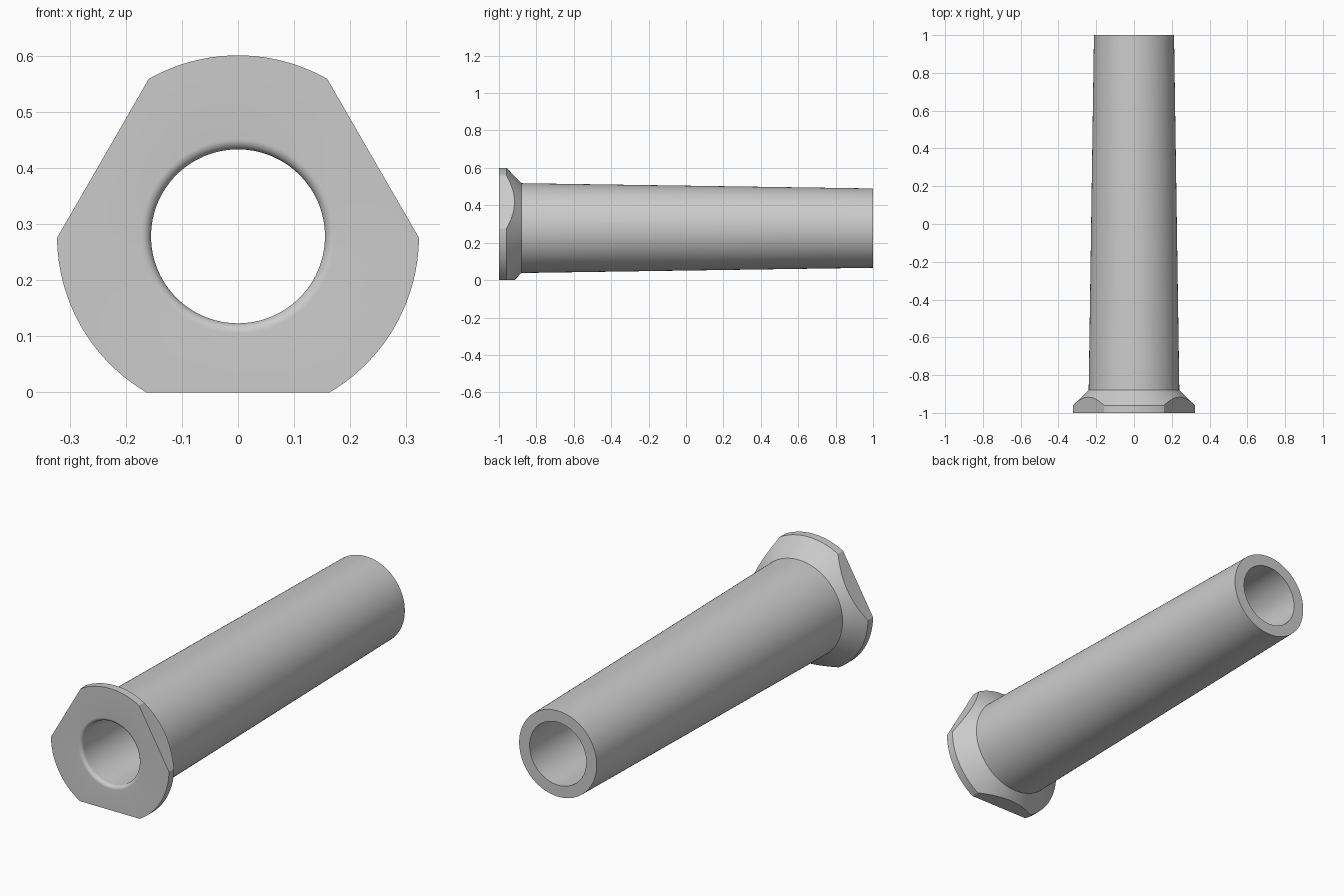
import bpy
import bmesh
from math import cos, sin, pi, radians
from mathutils import Vector

cube = bpy.data.objects.get("Cube")
if cube:
    bpy.data.objects.remove(cube, do_unlink=True)

# Main dimensions
AXIS_Z = 0.278       # height of the bore axis, equal to the flat distance
BORE_R = 0.155
FLANGE_R = 0.3225
LIP = 0.018          # rounded bore entry
SEGMENTS = 128

# Material
grey = bpy.data.materials.new("plain grey")
grey.use_nodes = True
colour = (0.6, 0.6, 0.6, 1)
grey.diffuse_color = colour
grey.node_tree.nodes["Principled BSDF"].inputs["Base Color"].default_value = colour

# Closed half section as (radius, y): flange, cone, tapered barrel, bore, rounded lip
profile = [(FLANGE_R, -1), (FLANGE_R, -0.96), (0.24, -0.88), (0.212, 1), (BORE_R, 1)]
for i in range(9):
    a = i / 8 * pi / 2
    profile.append((BORE_R + LIP * (1 - cos(a)), -1 + LIP * (1 - sin(a))))

# Revolve the section around the bore axis
bm = bmesh.new()
verts = [bm.verts.new((r, y, 0)) for r, y in profile]
edges = [bm.edges.new((v, verts[i - 1])) for i, v in enumerate(verts)]
bmesh.ops.spin(bm, geom=verts + edges, cent=(0, 0, 0), axis=(0, 1, 0),
               angle=2 * pi, steps=SEGMENTS, use_merge=True)
bmesh.ops.remove_doubles(bm, verts=bm.verts[:], dist=1e-5)

# Three flats cut into the flange: underneath and on both upper sides
for angle in (-90, 30, 150):
    n = Vector((cos(radians(angle)), 0, sin(radians(angle))))
    cut = bmesh.ops.bisect_plane(bm, geom=bm.verts[:] + bm.edges[:] + bm.faces[:],
                                 plane_co=n * AXIS_Z, plane_no=n, clear_outer=True)
    rim = [e for e in cut["geom_cut"] if isinstance(e, bmesh.types.BMEdge)]
    bmesh.ops.edgeloop_fill(bm, edges=rim)

bmesh.ops.recalc_face_normals(bm, faces=bm.faces[:])
mesh = bpy.data.meshes.new("flanged_sleeve")
bm.to_mesh(mesh)
bm.free()
mesh.materials.append(grey)

sleeve = bpy.data.objects.new("flanged_sleeve", mesh)
sleeve.location.z = AXIS_Z
bpy.context.collection.objects.link(sleeve)
bpy.ops.object.select_all(action="DESELECT")
sleeve.select_set(True)
bpy.context.view_layer.objects.active = sleeve
bpy.ops.object.shade_smooth_by_angle(angle=radians(25))
